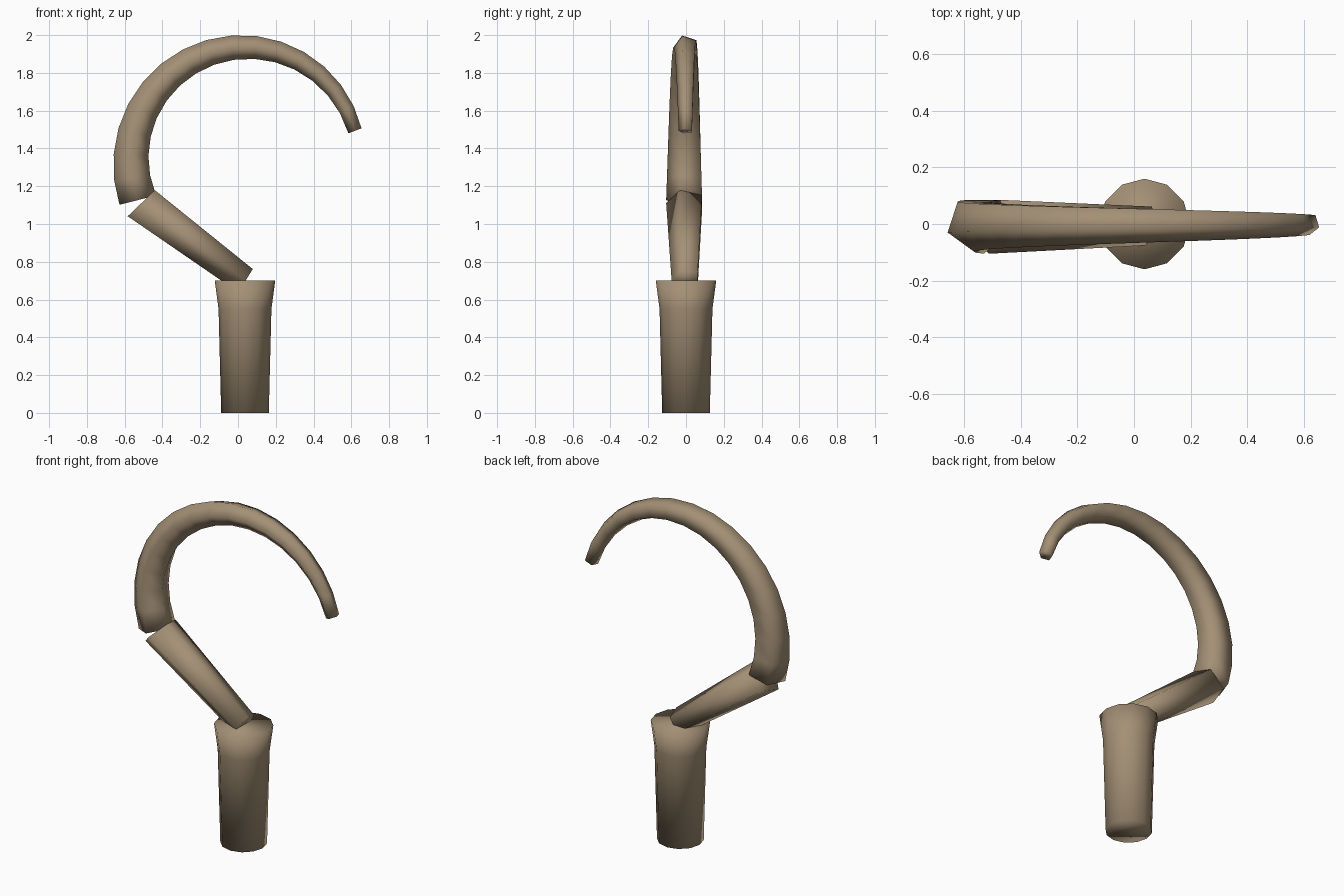
import bpy
import bmesh
from math import cos, sin, pi, radians
from mathutils import Vector

cube = bpy.data.objects.get("Cube")
if cube:
    bpy.data.objects.remove(cube, do_unlink=True)

# Single worn tan colour
tan = bpy.data.materials.new("worn_tan")
tan.use_nodes = True
COLOUR = (0.37, 0.28, 0.18, 1.0)
tan.diffuse_color = COLOUR
tan.node_tree.nodes["Principled BSDF"].inputs["Base Color"].default_value = COLOUR


def loft(name, sections, sides, start):
    """Skin (centre, radius, axis u, axis v) sections into a capped smooth tube."""
    bm = bmesh.new()
    rings = []
    for centre, radius, u, v in sections:
        angles = [start + 2 * pi * i / sides for i in range(sides)]
        rings.append([bm.verts.new(centre + radius * (u * cos(a) + v * sin(a)))
                      for a in angles])
    for low, high in zip(rings, rings[1:]):
        for i in range(sides):
            j = (i + 1) % sides
            bm.faces.new((low[i], low[j], high[j], high[i]))
    bm.faces.new(rings[0])
    bm.faces.new(rings[-1])
    bmesh.ops.recalc_face_normals(bm, faces=bm.faces)
    for face in bm.faces:
        face.smooth = True
    mesh = bpy.data.meshes.new(name)
    bm.to_mesh(mesh)
    bm.free()
    mesh.materials.append(tan)
    obj = bpy.data.objects.new(name, mesh)
    bpy.context.collection.objects.link(obj)
    return obj


X, Y = Vector((1, 0, 0)), Vector((0, 1, 0))
AXIS_X = 0.037
POINT_FRONT = -pi / 2   # one corner of the five-sided section faces the front

# Handle: twelve-sided post with a flared top
profile = [(0, 0.126), (0.55, 0.14), (0.7, 0.16)]
loft("handle", [(Vector((AXIS_X, 0, z)), r, X, Y) for z, r in profile], 12, 0)

# Arm: tapered bar leaning out from the handle top, with a slanted upper end
loft("arm", [
    (Vector((0.04, 0, 0.70)), 0.076, Vector((0.53, 0, 0.85)), Y),
    (Vector((-0.512, 0, 1.11)), 0.105, Vector((0.72, 0, 0.69)), Y),
], 5, POINT_FRONT)

# Hook: tapered arc whose ends are square to its first and last segments
SEGMENTS = 16
FIRST, LAST = 200.0, 15.4
step = (LAST - FIRST) / SEGMENTS
arc_centre = Vector((AXIS_X, 0, 1.333))
sections = []
for i in range(SEGMENTS + 1):
    t = i / SEGMENTS
    angle = FIRST + i * step
    tilt = angle + (step / 2 if i == 0 else -step / 2 if i == SEGMENTS else 0)
    a, b = radians(angle), radians(tilt)
    sections.append((arc_centre + 0.604 * Vector((cos(a), 0, sin(a))),
                     0.105 + (0.039 - 0.105) * t,
                     Vector((cos(b), 0, sin(b))), Y))
loft("hook", sections, 5, POINT_FRONT)
